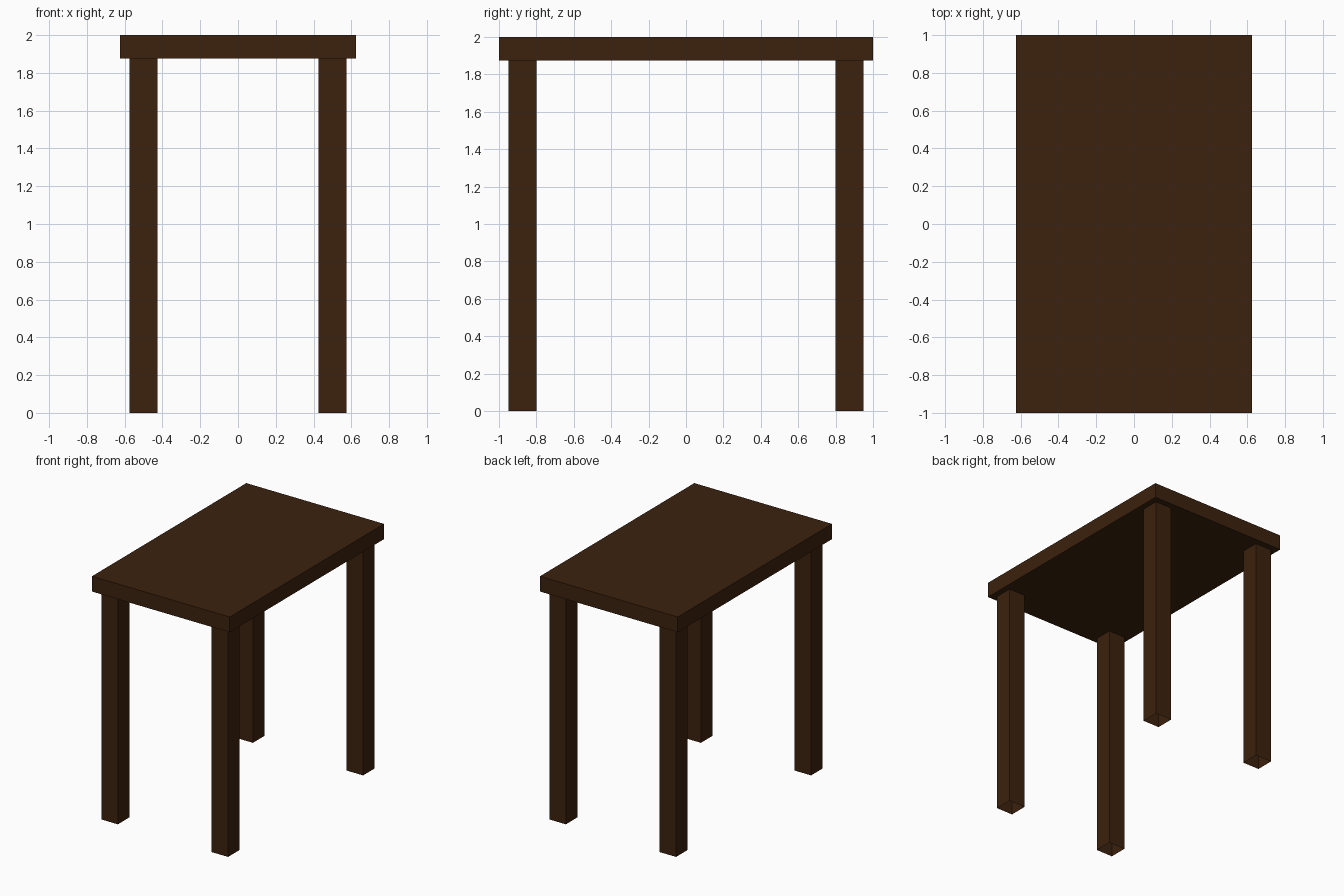
import bpy, bmesh
from mathutils import Matrix, Vector

if "Cube" in bpy.data.objects:
    bpy.data.objects.remove(bpy.data.objects["Cube"])

wood = bpy.data.materials.new("dark_wood")
wood.diffuse_color = (0.045, 0.016, 0.0044, 1)
wood.use_nodes = True
wood.node_tree.nodes["Principled BSDF"].inputs["Base Color"].default_value = wood.diffuse_color


def box(name, lo, hi, open_ends=False):
    """Flat-shaded box from corner lo to corner hi, optionally without top and bottom."""
    lo, hi = Vector(lo), Vector(hi)
    bm = bmesh.new()
    bmesh.ops.create_cube(bm, size=1, matrix=Matrix.Translation((lo + hi) / 2)
                          @ Matrix.Diagonal((*(hi - lo), 1)))
    if open_ends:
        bm.normal_update()
        ends = [f for f in bm.faces if abs(f.normal.z) > 0.5]
        bmesh.ops.delete(bm, geom=ends, context='FACES_ONLY')
    mesh = bpy.data.meshes.new(name)
    bm.to_mesh(mesh)
    bm.free()
    mesh.materials.append(wood)
    obj = bpy.data.objects.new(name, mesh)
    bpy.context.collection.objects.link(obj)


# Table top
box("table_top", (-0.625, -1, 1.875), (0.625, 1, 2))

# Four hollow legs, open at the foot
for y, end in ((-0.875, "front"), (0.875, "back")):
    for x, side in ((-0.5, "left"), (0.5, "right")):
        box(f"{end}_{side}_leg", (x - 0.075, y - 0.075, 0),
            (x + 0.075, y + 0.075, 1.875), open_ends=True)
